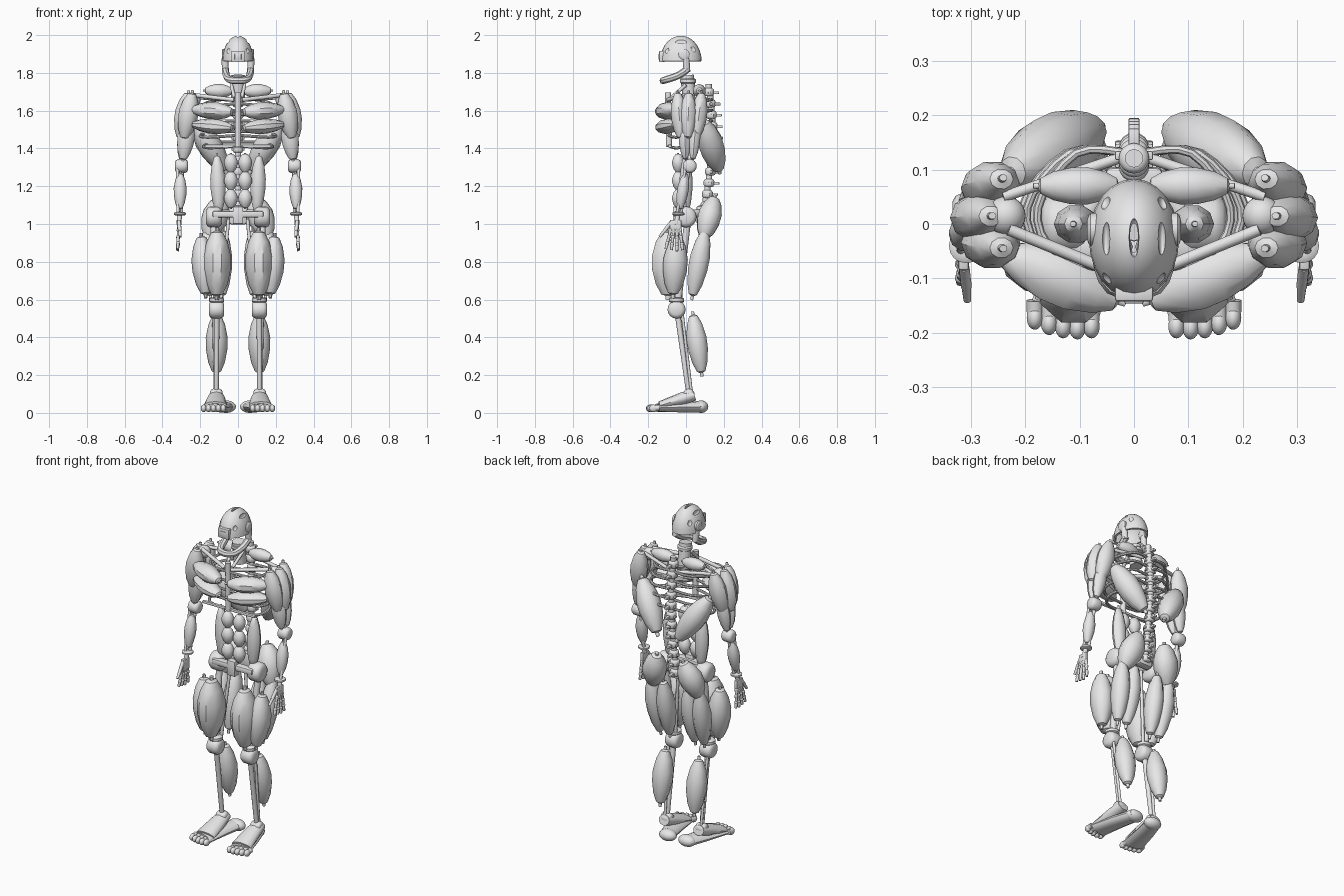
import bpy
import bmesh
import math
from mathutils import Matrix, Vector

cube = bpy.data.objects.get("Cube")
if cube:
    bpy.data.objects.remove(cube, do_unlink=True)

grey = bpy.data.materials.new("light_grey")
grey.use_nodes = True
grey.diffuse_color = (0.8, 0.8, 0.8, 1)
grey.node_tree.nodes["Principled BSDF"].inputs["Base Color"].default_value = grey.diffuse_color

SPINDLE = [(0, 0.14), (0.05, 0.16), (0.07, 0.42), (0.2, 0.76), (0.4, 1), (0.58, 0.98),
           (0.78, 0.76), (0.92, 0.42), (0.94, 0.17), (1, 0.14)]
PARTS = []


def finish(name, bm):
    bmesh.ops.recalc_face_normals(bm, faces=bm.faces[:])
    mesh = bpy.data.meshes.new(name)
    bm.to_mesh(mesh)
    bm.free()
    mesh.materials.append(grey)
    obj = bpy.data.objects.new(name, mesh)
    bpy.context.collection.objects.link(obj)
    PARTS.append(obj)
    return obj


def loft(name, path, radii, hint, sides=10):
    """Skin elliptical rings along a path; the first radius lies along the hint."""
    bm = bmesh.new()
    path = [Vector(p) for p in path]
    rings = []
    for i, (p, (ru, rv)) in enumerate(zip(path, radii)):
        t = (path[min(i + 1, len(path) - 1)] - path[max(i - 1, 0)]).normalized()
        u = (hint - t * hint.dot(t)).normalized()
        v = t.cross(u)
        angles = [math.tau * k / sides for k in range(sides)]
        rings.append([bm.verts.new(p + u * math.cos(a) * ru + v * math.sin(a) * rv) for a in angles])
    for low, high in zip(rings, rings[1:]):
        for k in range(sides):
            n = (k + 1) % sides
            bm.faces.new((low[k], low[n], high[n], high[k]))
    bm.faces.new(rings[0])
    bm.faces.new(rings[-1])
    return finish(name, bm)


def pick_hint(a, b):
    d = (Vector(b) - Vector(a)).normalized()
    return Vector((1, 0, 0)) if abs(d.z) > 0.65 else Vector((0, 0, 1))


def muscle(name, a, b, ru, rv):
    a, b = Vector(a), Vector(b)
    return loft(name, [a.lerp(b, t) for t, r in SPINDLE],
                [(ru * r, rv * r) for t, r in SPINDLE], pick_hint(a, b))


def rod(name, a, b, r, r_end=None):
    r_end = r_end or r
    return loft(name, [a, b], [(r, r), (r_end, r_end)], pick_hint(a, b), 12)


def drum(name, a, b, r):
    """Cylinder with rounded rims, for joints."""
    a, b = Vector(a), Vector(b)
    steps = [(0, 0.6), (0.08, 0.85), (0.25, 1), (0.75, 1), (0.92, 0.85), (1, 0.6)]
    return loft(name, [a.lerp(b, t) for t, k in steps], [(r * k, r * k) for t, k in steps],
                pick_hint(a, b), 16)


def tube(name, controls, r):
    """Round bar following a smooth curve through the control points."""
    c = [Vector(p) for p in controls]
    c = [c[0]] + c + [c[-1]]
    path = []
    for i in range(1, len(c) - 2):
        p0, p1, p2, p3 = c[i - 1:i + 3]
        for t in (0, 0.25, 0.5, 0.75):
            path.append(0.5 * (2 * p1 + (p2 - p0) * t + (2 * p0 - 5 * p1 + 4 * p2 - p3) * t * t
                               + (3 * p1 - p0 - 3 * p2 + p3) * t ** 3))
    path.append(c[-1])
    return loft(name, path, [(r, r)] * len(path), Vector((0, 0, 1)), 8)


def ball(name, centre, size, cut=None):
    bm = bmesh.new()
    bmesh.ops.create_uvsphere(bm, u_segments=24, v_segments=14, radius=1)
    if cut is not None:
        bmesh.ops.delete(bm, geom=[v for v in bm.verts if v.co.z < cut], context='VERTS')
    bmesh.ops.transform(bm, verts=bm.verts, matrix=Matrix.Translation(centre) @ Matrix.Diagonal((*size, 1)))
    return finish(name, bm)


def block(name, centre, size, bevel=0.005, taper=1):
    bm = bmesh.new()
    bmesh.ops.create_cube(bm, size=1)
    for v in bm.verts:
        if v.co.z > 0:
            v.co.x *= taper
    bmesh.ops.transform(bm, verts=bm.verts, matrix=Matrix.Translation(centre) @ Matrix.Diagonal((*size, 1)))
    bmesh.ops.bevel(bm, geom=bm.edges[:], offset=bevel, segments=2, affect='EDGES', profile=0.5)
    return finish(name, bm)


# Skull: hollow dome with cut slots
skull = ball("skull", (0, -0.027, 1.865), (0.083, 0.11, 0.135), cut=-0.05)
shell = skull.modifiers.new("shell", 'SOLIDIFY')
shell.thickness = 0.012
cutters = [ball("slot", (0, -0.025, 2), (0.009, 0.038, 0.025))]
for s in (1, -1):
    cutters.append(ball("slot", (s * 0.052, -0.027, 1.972), (0.008, 0.034, 0.018)))
    cutters.append(ball("slot", (s * 0.056, 0.045, 1.935), (0.012, 0.018, 0.022)))
    cutters.append(ball("slot", (s * 0.055, -0.11, 1.925), (0.013, 0.02, 0.02)))
bpy.context.view_layer.objects.active = skull
bpy.ops.object.modifier_apply(modifier="shell")
for cutter in cutters:
    cutter.hide_render = True
    mod = skull.modifiers.new("slot", 'BOOLEAN')
    mod.operation = 'DIFFERENCE'
    mod.object = cutter
    bpy.ops.object.modifier_apply(modifier="slot")
    PARTS.remove(cutter)
    bpy.data.objects.remove(cutter, do_unlink=True)

# Face, jaw and neck
block("nose_plate", (0, -0.127, 1.89), (0.07, 0.03, 0.06))
block("nose_inset", (0, -0.142, 1.888), (0.035, 0.008, 0.03), 0.002)
tube("jaw", [(0.066, 0.01, 1.825), (0.062, -0.04, 1.79), (0.038, -0.112, 1.765),
             (-0.038, -0.112, 1.765), (-0.062, -0.04, 1.79), (-0.066, 0.01, 1.825)], 0.019)
rod("neck", (0, 0.02, 1.66), (0, 0.005, 1.79), 0.036)
drum("neck_collar", (0, 0.01, 1.745), (0, 0.01, 1.775), 0.042)

# Spine: vertebrae with discs and rear processes
for i in range(12):
    z = 1.02 + i * 0.06
    y = 0.115 + 0.025 * math.sin((z - 1.15) * 5.5)
    drum("vertebra", (0, y, z), (0, y, z + 0.042), 0.028)
    rod("spinal_disc", (0, y, z + 0.036), (0, y, z + 0.064), 0.017)
    block("spinal_process", (0, y + 0.035, z + 0.018), (0.02, 0.04, 0.014), 0.003)
    block("side_process", (0, y + 0.005, z + 0.018), (0.07, 0.016, 0.014), 0.003)

# Breastbone, lower chest bar and pelvis bars
rod("breastbone", (0, -0.09, 1.41), (0, -0.095, 1.70), 0.016)
block("chest_bar", (0, -0.085, 1.415), (0.35, 0.018, 0.016))
block("pelvis_bar", (0, -0.04, 1.055), (0.27, 0.045, 0.035), 0.01)
block("pubic_block", (0, -0.05, 1.05), (0.055, 0.04, 0.09))
block("sacrum", (0, 0.08, 1.05), (0.09, 0.05, 0.1), 0.012, 1.2)

for s, side in ((1, "left_"), (-1, "right_")):
    def p(x, y, z):
        return (s * x, y, z)

    # Ears, jaw hinge and rib cage
    drum(side + "ear", p(0.06, -0.01, 1.90), p(0.086, -0.01, 1.90), 0.03)
    rod(side + "jaw_hinge", p(0.066, 0.005, 1.81), p(0.07, 0, 1.88), 0.018)
    for i in range(5):
        z = 1.66 - i * 0.056
        w = 0.15 + 0.055 * math.sin((i + 1) * 0.5)
        tube(side + "rib", [p(0.01, 0.13, z), p(w * 0.6, 0.13, z), p(w, 0.03, z - 0.02),
                            p(w * 0.8, -0.055, z - 0.03), p(0.01, -0.09, z - 0.02)], 0.008)
    rod(side + "collar_bone", p(0.02, -0.095, 1.66), p(0.23, -0.01, 1.685), 0.011)
    rod(side + "shoulder_bar", p(0.03, 0.12, 1.66), p(0.24, 0.05, 1.675), 0.01)
    rod(side + "neck_tendon", p(0.02, -0.08, 1.67), p(0.035, 0.0, 1.74), 0.009)

    # Torso muscles
    muscle(side + "trapezius", p(0.02, 0.07, 1.705), p(0.185, 0.07, 1.71), 0.037, 0.036)
    muscle(side + "upper_pectoral", p(0.015, -0.145, 1.595), p(0.255, -0.05, 1.61), 0.046, 0.055)
    muscle(side + "lower_pectoral", p(0.015, -0.145, 1.51), p(0.255, -0.05, 1.53), 0.04, 0.054)
    muscle(side + "back_muscle", p(0.235, 0.09, 1.56), p(0.06, 0.18, 1.27), 0.066, 0.068)
    muscle(side + "oblique", p(0.112, 0.0, 1.38), p(0.1, 0.0, 1.04), 0.04, 0.036)
    for i in range(3):
        muscle(side + "abdominal", p(0.038, -0.042, 1.38 - i * 0.094),
               p(0.038, -0.042, 1.27 - i * 0.094), 0.036, 0.033)

    # Shoulder and upper arm
    for label, y in (("front", -0.045), ("middle", 0.015), ("rear", 0.085)):
        bulge = 0.02 if label == "middle" else 0
        muscle(side + label + "_deltoid", p(0.24 + bulge, y, 1.71), p(0.288 + bulge, y * 0.6, 1.44), 0.052, 0.045)
    ball(side + "shoulder_joint", p(0.235, 0.015, 1.66), (0.036, 0.036, 0.036))
    rod(side + "upper_arm_bone", p(0.24, 0.015, 1.66), p(0.3, 0.02, 1.31), 0.013)
    muscle(side + "biceps", p(0.26, -0.012, 1.57), p(0.292, 0.0, 1.33), 0.045, 0.034)
    muscle(side + "triceps", p(0.265, 0.055, 1.57), p(0.3, 0.035, 1.33), 0.038, 0.032)
    drum(side + "elbow", p(0.265, 0.02, 1.31), p(0.333, 0.02, 1.31), 0.037)

    # Forearm, wrist and hand
    rod(side + "forearm_bone", p(0.295, 0.02, 1.31), p(0.3, -0.03, 1.05), 0.009)
    rod(side + "outer_forearm_bone", p(0.32, 0.0, 1.31), p(0.318, -0.05, 1.05), 0.008)
    muscle(side + "forearm_muscle", p(0.305, 0.0, 1.28), p(0.308, -0.035, 1.07), 0.034, 0.032)
    drum(side + "wrist", p(0.308, -0.04, 1.048), p(0.308, -0.04, 1.066), 0.032)
    rod(side + "wrist_bone", p(0.309, -0.042, 1.055), p(0.313, -0.052, 1.0), 0.013)
    block(side + "palm", p(0.313, -0.055, 0.99), (0.02, 0.06, 0.07))
    for i in range(4):
        a = Vector(p(0.315, -0.031 - i * 0.017, 0.97))
        b = Vector(p(0.32, -0.018 - i * 0.03, 0.855 + 0.006 * abs(i - 1)))
        for k in range(3):
            rod(side + "finger", a.lerp(b, k / 3), a.lerp(b, (k + 0.9) / 3), 0.009, 0.007)
            ball(side + "knuckle", a.lerp(b, k / 3), (0.0105, 0.0105, 0.0105))
    rod(side + "thumb", p(0.312, -0.08, 1.01), p(0.308, -0.115, 0.965), 0.01)
    rod(side + "thumb_tip", p(0.308, -0.115, 0.965), p(0.306, -0.14, 0.935), 0.009, 0.007)

    # Hip and thigh
    drum(side + "hip_joint", p(0.085, 0.0, 1.04), p(0.17, 0.0, 1.04), 0.056)
    rod(side + "hip_strut", p(0.1, 0.0, 1.06), p(0.04, 0.09, 1.06), 0.02)
    muscle(side + "gluteus", p(0.085, 0.155, 1.155), p(0.16, 0.09, 0.915), 0.07, 0.064)
    rod(side + "thigh_bone", p(0.13, 0.01, 1.03), p(0.113, -0.045, 0.57), 0.018)
    rod(side + "thigh_tendon", p(0.05, 0.0, 1.03), p(0.09, -0.03, 0.6), 0.009)
    muscle(side + "front_thigh", p(0.11, -0.095, 0.985), p(0.112, -0.095, 0.60), 0.074, 0.09)
    muscle(side + "outer_thigh", p(0.195, -0.045, 0.955), p(0.17, -0.07, 0.61), 0.062, 0.068)
    muscle(side + "inner_hamstring", p(0.08, 0.105, 0.985), p(0.085, 0.03, 0.60), 0.051, 0.055)
    muscle(side + "outer_hamstring", p(0.165, 0.105, 0.985), p(0.145, 0.03, 0.60), 0.051, 0.055)

    # Knee and lower leg
    drum(side + "knee", p(0.073, -0.05, 0.55), p(0.154, -0.05, 0.55), 0.048)
    drum(side + "knee_collar", p(0.113, -0.05, 0.585), p(0.113, -0.05, 0.615), 0.04)
    rod(side + "shin_bone", p(0.113, -0.045, 0.53), p(0.115, 0.015, 0.1), 0.015, 0.013)
    rod(side + "rear_shin_bone", p(0.13, -0.02, 0.53), p(0.12, 0.03, 0.1), 0.008)
    muscle(side + "calf", p(0.112, 0.035, 0.54), p(0.114, 0.085, 0.195), 0.058, 0.056)

    # Foot: ankle, instep, sole, heel and toes
    drum(side + "ankle", p(0.083, 0.015, 0.1), p(0.147, 0.015, 0.1), 0.031)
    loft(side + "instep", [p(0.115, 0.045, 0.098), p(0.115, -0.02, 0.078), p(0.12, -0.14, 0.042)],
         [(0.03, 0.035), (0.034, 0.048), (0.022, 0.062)], Vector((0, 0, 1)), 12)
    loft(side + "sole", [p(0.066, 0.09, 0.036), p(0.096, -0.02, 0.034), p(0.125, -0.155, 0.03)],
         [(0.03, 0.045), (0.028, 0.054), (0.022, 0.064)], Vector((0, 0, 1)), 12)
    ball(side + "heel", p(0.064, 0.08, 0.036), (0.053, 0.038, 0.033))
    for i in range(5):
        x = 0.078 + i * 0.026
        tip = -0.19 + 0.002 * (i - 1) ** 2
        rod(side + "toe", p(x, -0.14, 0.032), p(x, tip + 0.01, 0.028), 0.015)
        ball(side + "toe_tip", p(x, tip, 0.027), (0.015, 0.022, 0.02))

# Stand the figure on the ground and smooth the surfaces
ground = min(v.co.z for o in PARTS for v in o.data.vertices)
bpy.ops.object.select_all(action='DESELECT')
for obj in PARTS:
    obj.location.z -= ground
    obj.select_set(True)
bpy.context.view_layer.objects.active = skull
bpy.ops.object.shade_smooth_by_angle(angle=math.radians(38))
